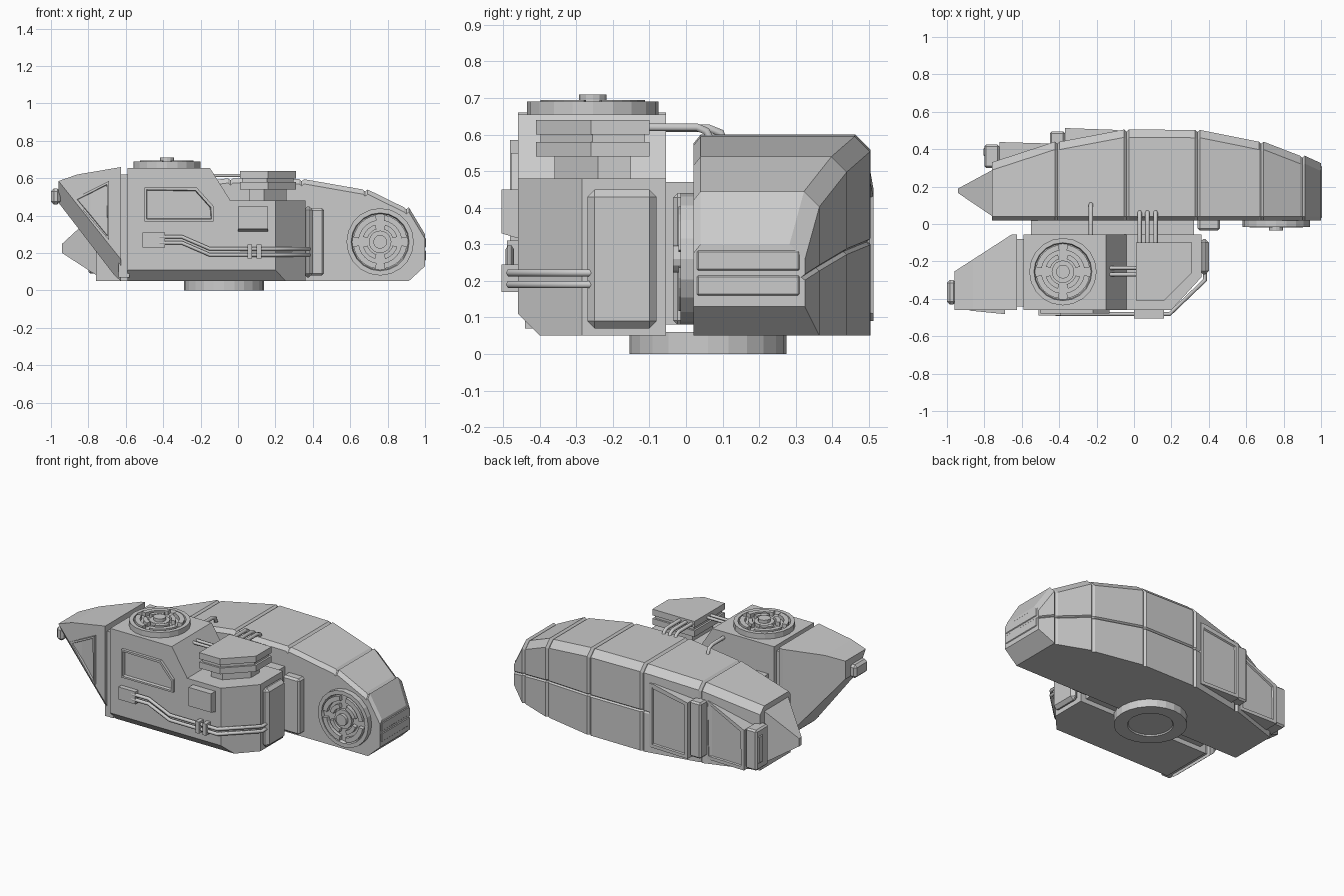
import bpy, bmesh
from math import cos, sin, pi, radians
from mathutils import Vector

if "Cube" in bpy.data.objects:
    bpy.data.objects.remove(bpy.data.objects["Cube"])


def make(name, bm):
    bmesh.ops.recalc_face_normals(bm, faces=bm.faces)
    me = bpy.data.meshes.new(name)
    bm.to_mesh(me)
    bm.free()
    ob = bpy.data.objects.new(name, me)
    bpy.context.collection.objects.link(ob)
    return ob


def loft(name, rings):
    bm = bmesh.new()
    vs = [[bm.verts.new(p) for p in r] for r in rings]
    n = len(vs[0])
    for a, b in zip(vs, vs[1:]):
        for i in range(n):
            bm.faces.new((a[i], a[(i + 1) % n], b[(i + 1) % n], b[i]))
    bm.faces.new(vs[0])
    bm.faces.new(vs[-1])
    return make(name, bm)


def prism(name, pts, axis, a, b):
    """Extrude a 2D outline along an axis from a to b."""
    def put(p, t):
        return {'x': (t, p[0], p[1]), 'y': (p[0], t, p[1]), 'z': (p[0], p[1], t)}[axis]
    return loft(name, [[put(p, t) for p in pts] for t in (a, b)])


def box(name, x, y, z, bevel=0.0):
    ob = prism(name, [(x[0], y[0]), (x[1], y[0]), (x[1], y[1]), (x[0], y[1])], 'z', *z)
    if bevel:
        edit(ob, lambda bm: bmesh.ops.bevel(bm, geom=bm.edges[:], offset=bevel, segments=1,
                                            affect='EDGES', profile=0.5))
    return ob


def edit(ob, fn):
    bm = bmesh.new()
    bm.from_mesh(ob.data)
    fn(bm)
    bmesh.ops.recalc_face_normals(bm, faces=bm.faces)
    bm.to_mesh(ob.data)
    bm.free()


def cut(ob, co, no):
    """Slice away the side the normal points to and close the hole."""
    def fn(bm):
        g = bm.verts[:] + bm.edges[:] + bm.faces[:]
        r = bmesh.ops.bisect_plane(bm, geom=g, plane_co=co, plane_no=no, clear_outer=True)
        edges = [e for e in r['geom_cut'] if isinstance(e, bmesh.types.BMEdge)]
        bmesh.ops.contextual_create(bm, geom=edges)
    edit(ob, fn)


def inset(ob, direction, t, d):
    """Recess the largest face that looks along a direction."""
    def fn(bm):
        bm.normal_update()
        f = max(bm.faces, key=lambda f: f.normal.dot(Vector(direction)) * f.calc_area())
        bmesh.ops.inset_region(bm, faces=[f], thickness=t, depth=0)
        bmesh.ops.inset_region(bm, faces=[f], thickness=0.005, depth=-d)
    edit(ob, fn)


def pipe(name, pts, r=0.011):
    cu = bpy.data.curves.new(name, 'CURVE')
    cu.dimensions = '3D'
    cu.bevel_depth, cu.bevel_resolution, cu.use_fill_caps = r, 1, True
    sp = cu.splines.new('POLY')
    sp.points.add(len(pts) - 1)
    for p, c in zip(sp.points, pts):
        p.co = (*c, 1)
    ob = bpy.data.objects.new(name, cu)
    bpy.context.collection.objects.link(ob)


def arc(c, r, a0, a1, n):
    return [(c[0] + r * cos(a0 + (a1 - a0) * i / n), c[1] + r * sin(a0 + (a1 - a0) * i / n))
            for i in range(n + 1)]


def disc(name, c, r, axis, a, b, n=20):
    return prism(name, arc(c, r, 0, 2 * pi, n)[:-1], axis, a, b)


def fan(name, c, axis, base, s):
    """Round vent: rimmed disc, broken arcs, spokes and a hub."""
    d = disc(name + "_disc", c, 0.18, axis, base, base + s * 0.04)
    inset(d, (0, s, 0) if axis == 'y' else (0, 0, s), 0.025, 0.02)
    for i in range(4):
        m = i * pi / 2 + pi / 4
        for r0, r1, w in ((0.115, 0.145, 0.62), (0.07, 0.095, 0.5)):
            prism(name + "_arc", arc(c, r1, m - w, m + w, 6) + arc(c, r0, m + w, m - w, 6),
                  axis, base + s * 0.015, base + s * 0.045)
    disc(name + "_hub_plate", c, 0.06, axis, base + s * 0.015, base + s * 0.04)
    disc(name + "_hub", c, 0.037, axis, base, base + s * 0.06, 12)


# Long rear hull, lofted along x with grooves between its armour segments
def section(x, ym, zb, zt, d=0.0, seam=0.0):
    y0, c, h = 0.02, 0.042, zt - zb
    ym, zt, m = ym - d, zt - d, zb + h * 0.47
    return [(x, y0, zb), (x, ym, zb), (x, ym, m - 0.008), (x, ym - seam, m), (x, ym, m + 0.008),
            (x, ym, zt - c), (x, ym - c, zt), (x, y0 + 0.02, zt), (x, y0, zt - 0.025)]


stations = [(-0.76, 0.33, 0.05, 0.45), (-0.41, 0.44, 0.05, 0.555), (-0.04, 0.505, 0.05, 0.6),
            (0.34, 0.503, 0.05, 0.595), (0.68, 0.44, 0.05, 0.54), (0.9, 0.365, 0.05, 0.445),
            (1.0, 0.325, 0.13, 0.30)]
rings = []
for i, (x, ym, zb, zt) in enumerate(stations):
    sm = 0.01 if x > -0.1 else 0
    if 0 < i < len(stations) - 1:
        rings += [section(x - 0.013, ym, zb, zt, 0, sm), section(x, ym, zb, zt, 0.011, sm),
                  section(x + 0.013, ym, zb, zt, 0, sm)]
    else:
        rings.append(section(x, ym, zb, zt, 0, sm))
loft("rear_hull", rings)

# Wedge tip, end strips, side plate and base disc of the rear hull
loft("hull_tip", [[(x, a, c), (x, b, c), (x, b, d), (x, a, d)] for x, a, b, c, d in
                  ((-0.755, 0.04, 0.29, 0.08, 0.42), (-0.94, 0.165, 0.19, 0.2, 0.25))])
for z in (0.16, 0.228):
    box("hull_end_strip", (0.98, 1.004), (0.03, 0.31), (z, z + 0.055), 0.004)
box("hull_side_plate", (0.34, 0.46), (-0.035, 0.03), (0.08, 0.44), 0.012)
base = disc("base_disc", (-0.075, 0.06), 0.215, 'z', 0.06, 0.0, 24)
inset(base, (0, 0, -1), 0.08, 0.008)
fan("hull_fan", (0.76, 0.26), 'y', 0.025, -1)

# Raised panels with end boxes on the back of the hull
p = prism("back_panel_large", [(-0.37, 0.42), (-0.37, 0.513), (-0.09, 0.503), (-0.06, 0.45)],
          'z', 0.09, 0.5)
cut(p, (-0.37, 0, 0.45), (-0.2, 0, 1))
inset(p, (0, 1, 0), 0.03, 0.01)
box("back_box_large", (-0.45, -0.37), (0.4, 0.495), (0.1, 0.46), 0.01)
p = prism("back_panel_small", [(-0.72, 0.33), (-0.72, 0.438), (-0.44, 0.43), (-0.42, 0.40)],
          'z', 0.08, 0.5)
cut(p, (-0.43, 0, 0.47), (-0.45, 0, 1))
inset(p, (0, 1, 0), 0.03, 0.01)
box("back_box_small", (-0.8, -0.72), (0.3, 0.425), (0.09, 0.35), 0.01)
box("back_box_step", (-0.805, -0.73), (0.36, 0.41), (0.13, 0.31), 0.008)

# Front pod body and bridge to the hull
pod = prism("front_pod", [(-0.59, 0.05), (0.36, 0.05), (0.36, 0.48), (-0.04, 0.48),
                          (-0.15, 0.655), (-0.59, 0.655)], 'y', -0.46, -0.055)
cut(pod, (0, -0.46, 0.11), (0, -1, -1))
cut(pod, (0.2, -0.46, 0), (0.175, -0.16, 0))
box("pod_bridge", (-0.55, 0.32), (-0.06, 0.03), (0.08, 0.47))
box("pod_end_plate", (0.35, 0.4), (-0.27, -0.08), (0.07, 0.45), 0.02)
fan("pod_fan", (-0.38, -0.255), 'z', 0.65, 1)

# Tapered pod nose, joined by a narrower collar
box("nose_collar", (-0.64, -0.58), (-0.44, -0.08), (0.07, 0.62))
nose = prism("pod_nose", [(-0.625, 0.05), (-0.625, 0.66), (-0.86, 0.62), (-0.96, 0.585),
                          (-0.96, 0.47), (-0.66, 0.08)], 'y', -0.46, -0.055)
cut(nose, (-0.66, -0.06, 0), (-0.2, 0.31, 0))
cut(nose, (-0.735, -0.46, 0.303), (-0.78, -1, -0.62))
box("nose_lamp", (-1.0, -0.95), (-0.43, -0.30), (0.46, 0.545), 0.015)
tri = prism("nose_panel", [(-0.88, 0.49), (-0.69, 0.585), (-0.69, 0.27)], 'y', -0.45, -0.482)
cut(tri, (-0.69, -0.482, 0), (-0.1, -1, 0))
inset(tri, (0, -1, 0), 0.02, 0.012)

# Side window, boxes and double pipe on the pod front
win = prism("pod_window", [(-0.5, 0.55), (-0.22, 0.55), (-0.13, 0.45), (-0.13, 0.37),
                           (-0.5, 0.37)], 'y', -0.45, -0.478)
inset(win, (0, -1, 0), 0.016, 0.02)
prism("side_box", [(-0.455, 0.315), (-0.505, 0.33), (-0.505, 0.45), (-0.455, 0.45)],
      'x', 0.0, 0.16)
box("pipe_socket", (-0.51, -0.39), (-0.49, -0.45), (0.23, 0.31))
for dz in (0.0, 0.032):
    pipe("side_pipe", [(-0.42, -0.482, 0.255 + dz), (-0.3, -0.482, 0.255 + dz),
                       (-0.15, -0.482, 0.19 + dz), (0.19, -0.482, 0.19 + dz),
                       (0.38, -0.3, 0.19 + dz), (0.38, -0.25, 0.19 + dz)])
for x in (0.05, 0.1):
    box("pipe_clamp", (x, x + 0.025), (-0.505, -0.45), (0.17, 0.245))

# Chamfered turret of stacked slabs on the low deck
def slab(name, i, z0, z1):
    return prism(name, [(0.01 + i, -0.1 - i), (0.01 + i, -0.41 + i), (0.16 - i * 0.4, -0.41 + i),
                        (0.31 - i, -0.26 + i * 0.4), (0.31 - i, -0.1 - i)], 'z', z0, z1)


slab("turret_neck", 0.05, 0.47, 0.56)
slab("turret_lower", 0.0, 0.54, 0.58)
slab("turret_waist", 0.012, 0.57, 0.61)
slab("turret_upper", 0.0, 0.6, 0.64)

# Roof pipes between turret, pod and hull
for x in (0.03, 0.072, 0.115):
    pipe("turret_pipe", [(x, -0.13, 0.62), (x, 0.03, 0.62), (x, 0.055, 0.61), (x, 0.07, 0.58)], 0.012)
pipe("pod_pipe", [(-0.23, -0.08, 0.618), (-0.23, 0.06, 0.618), (-0.23, 0.095, 0.605),
                  (-0.23, 0.11, 0.56)], 0.012)
for y in (-0.235, -0.27):
    pipe("deck_pipe", [(-0.16, y, 0.615), (0.03, y, 0.615)], 0.01)
